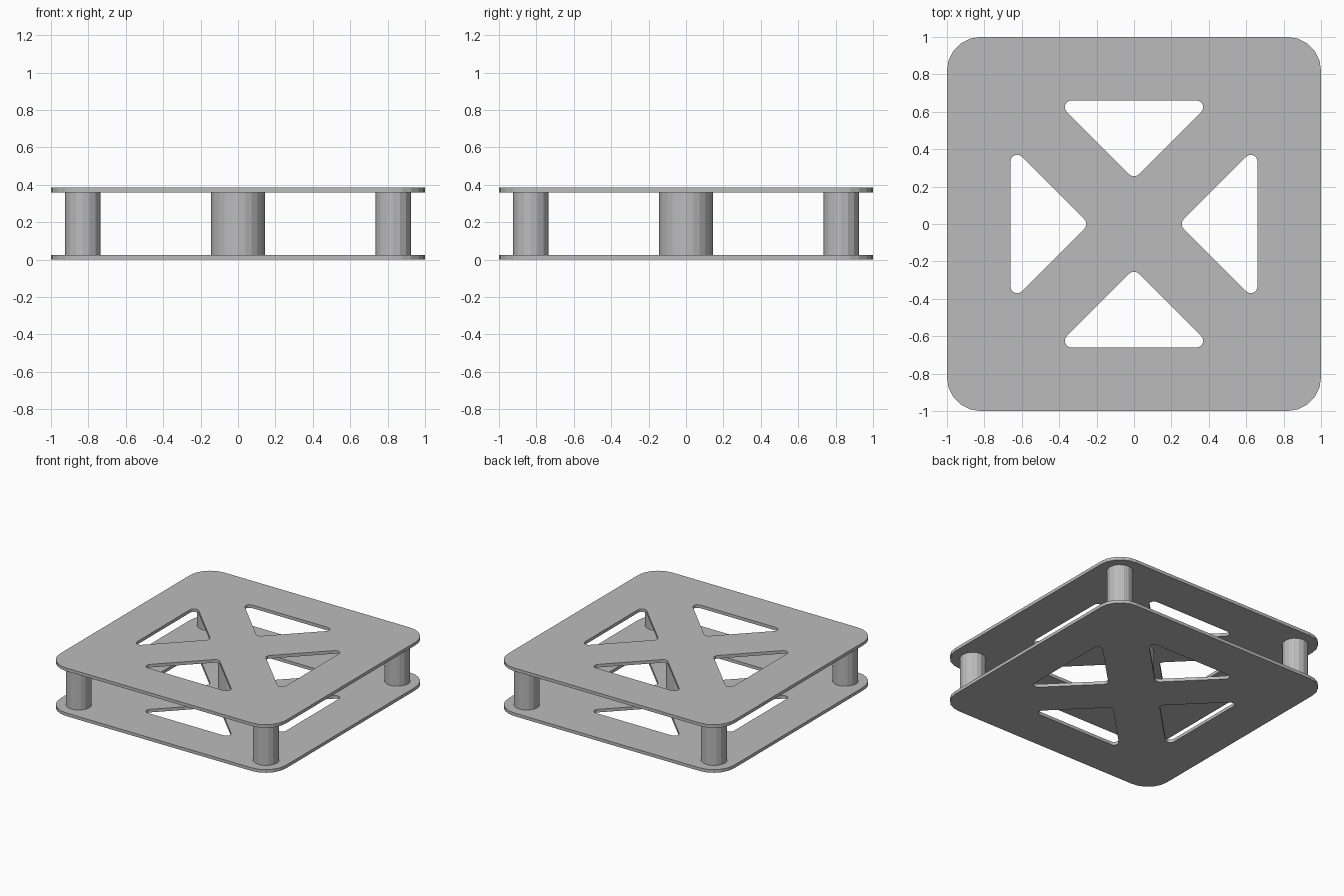
import bpy, bmesh
from math import cos, sin, radians, pi
from mathutils import Matrix, Vector

cube = bpy.data.objects.get("Cube")
if cube:
    bpy.data.objects.remove(cube, do_unlink=True)

GREY = (0.5, 0.5, 0.5, 1)
grey = bpy.data.materials.new("plain grey")
grey.use_nodes = True
grey.diffuse_color = GREY
grey.node_tree.nodes["Principled BSDF"].inputs["Base Color"].default_value = GREY

THICK = 0.025
TOP = 0.385


def make_object(name, bm):
    bmesh.ops.recalc_face_normals(bm, faces=bm.faces)
    mesh = bpy.data.meshes.new(name)
    bm.to_mesh(mesh)
    bm.free()
    mesh.materials.append(grey)
    obj = bpy.data.objects.new(name, mesh)
    bpy.context.collection.objects.link(obj)
    return obj


def rounded_outline(corners, radius, steps):
    """Outline from corner arcs given as (x, y, start angle, end angle)."""
    points = []
    for x, y, start, end in corners:
        for i in range(steps + 1):
            a = radians(start + (end - start) * i / steps)
            points.append(Vector((x + radius * cos(a), y + radius * sin(a), 0)))
    return points


def add_loop(bm, points):
    verts = [bm.verts.new(p) for p in points]
    for a, b in zip(verts, verts[1:] + verts[:1]):
        bm.edges.new((a, b))


def plate(name, z):
    bm = bmesh.new()
    c = 0.82
    square = [(c, c, 0, 90), (-c, c, 90, 180), (-c, -c, 180, 270), (c, -c, 270, 360)]
    add_loop(bm, rounded_outline(square, 0.18, 5))
    # Four triangular cut-outs around the centre
    triangle = [(0, 0.29, 225, 315), (0.335, 0.625, 315, 450), (-0.335, 0.625, 90, 225)]
    window = rounded_outline(triangle, 0.035, 5)
    for k in range(4):
        turn = Matrix.Rotation(k * pi / 2, 3, "Z")
        add_loop(bm, [turn @ p for p in window])
    bmesh.ops.triangle_fill(bm, edges=bm.edges[:], use_beauty=True, normal=(0, 0, 1))
    # Thicken the sheet
    solid = bmesh.ops.extrude_face_region(bm, geom=bm.faces[:], use_keep_orig=True)
    raised = [g for g in solid["geom"] if isinstance(g, bmesh.types.BMVert)]
    bmesh.ops.translate(bm, verts=raised, vec=(0, 0, THICK))
    make_object(name, bm).location.z = z


def post(name, x, y, radius, sides):
    height = TOP - 2 * THICK
    bm = bmesh.new()
    bmesh.ops.create_cone(bm, cap_ends=True, segments=sides, radius1=radius,
                          radius2=radius, depth=height)
    make_object(name, bm).location = (x, y, THICK + height / 2)


plate("bottom_plate", 0)
plate("top_plate", TOP - THICK)

# Spacer posts between the plates
post("centre_post", 0, 0, 0.145, 24)
for side, x in (("left", 0.83), ("right", -0.83)):
    for end, y in (("front", -0.83), ("back", 0.83)):
        post(f"{end}_{side}_post", x, y, 0.095, 16)
